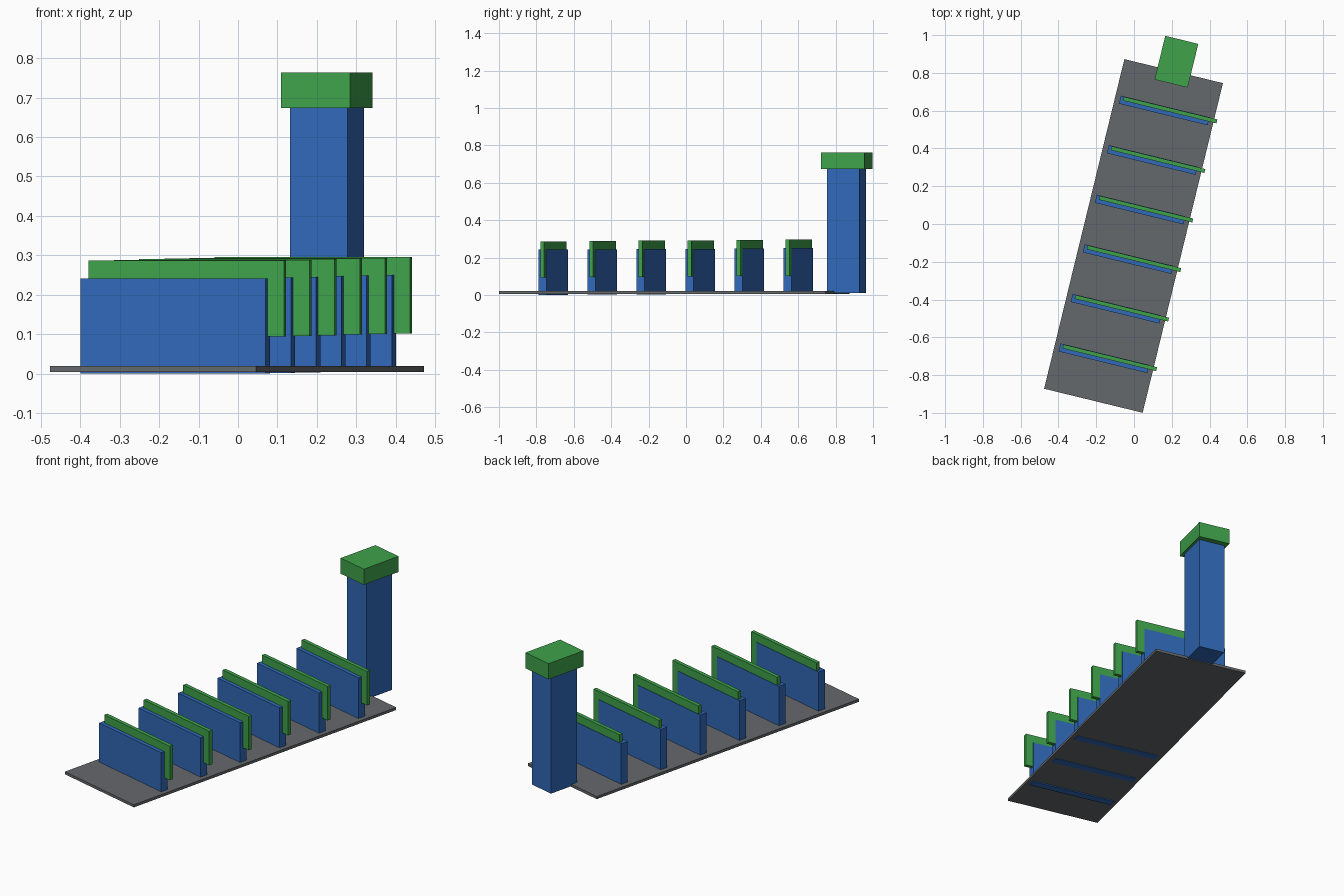
import bpy
from math import radians
from mathutils import Matrix

if "Cube" in bpy.data.objects:
    bpy.data.objects.remove(bpy.data.objects["Cube"])

TURN = Matrix.Rotation(radians(-13.69), 4, 'Z')


def material(name, color):
    m = bpy.data.materials.new(name)
    m.diffuse_color = color
    m.use_nodes = True
    m.node_tree.nodes["Principled BSDF"].inputs["Base Color"].default_value = m.diffuse_color
    return m


blue = material("blue", (0.03, 0.14, 0.48, 1))
green = material("green", (0.05, 0.36, 0.07, 1))
grey = material("dark_grey", (0.13, 0.14, 0.15, 1))


def box(name, u, v, z, mat):
    """Box from (min, max) ranges in the turned frame."""
    bpy.ops.mesh.primitive_cube_add(size=1)
    ob = bpy.context.object
    ob.name = name
    centre = [(r[0] + r[1]) / 2 for r in (u, v, z)]
    size = [r[1] - r[0] for r in (u, v, z)]
    ob.data.transform(Matrix.Translation(centre) @ Matrix.Diagonal((*size, 1)))
    ob.matrix_world = TURN
    ob.data.materials.append(mat)
    return ob


# Base slab
box("base_slab", (-0.256, 0.281), (-0.96, 0.836), (0.005, 0.02), grey)

# Row of upright panels, each with a thin green sheet set in its back half
for i in range(6):
    v, z = -0.75 + 0.27 * i, 0.0017 * i
    box(f"panel_{i + 1}", (-0.228, 0.255), (v, v + 0.044), (z, z + 0.242), blue)
    box(f"panel_sheet_{i + 1}", (-0.212, 0.298), (v + 0.021, v + 0.042),
        (z + 0.094, z + 0.287), green)

# Tower at the far end with its cap
box("tower", (-0.059, 0.091), (0.799, 0.976), (0.0102, 0.68), blue)
box("tower_cap", (-0.075, 0.105), (0.769, 1.007), (0.674, 0.763), green)
